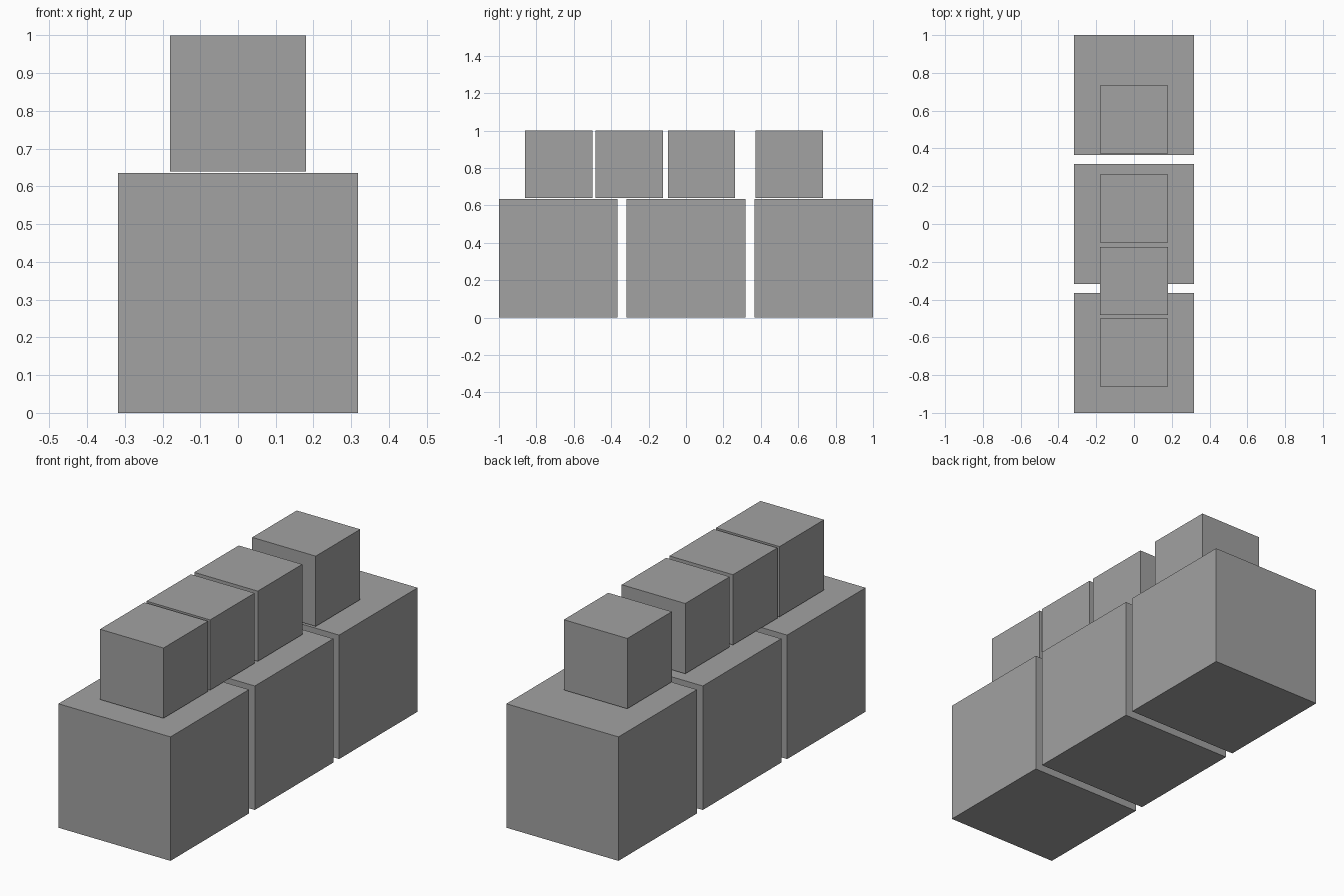
import bpy

# Remove the default object
cube = bpy.data.objects.get("Cube")
if cube:
    bpy.data.objects.remove(cube, do_unlink=True)

# Single grey material
grey = bpy.data.materials.new("plain_grey")
grey.use_nodes = True
colour = (0.36, 0.36, 0.36, 1.0)
grey.diffuse_color = colour
grey.node_tree.nodes["Principled BSDF"].inputs["Base Color"].default_value = colour


def add_block(name, size, y, base):
    """Add a flat-faced cube resting at the given base height."""
    bpy.ops.mesh.primitive_cube_add(size=size, location=(0, y, base + size / 2))
    block = bpy.context.object
    block.name = name
    block.data.materials.append(grey)


# Lower row: three large, evenly spaced blocks
LARGE = 0.635
for i in range(3):
    add_block(f"large_block_{i + 1}", LARGE, (i - 1) * (1 - LARGE / 2), 0)

# Upper row: four small, unevenly spaced blocks, just clear of the large ones
SMALL = 0.36
for i, y in enumerate((-0.68, -0.303, 0.083, 0.552)):
    add_block(f"small_block_{i + 1}", SMALL, y, 1 - SMALL)
